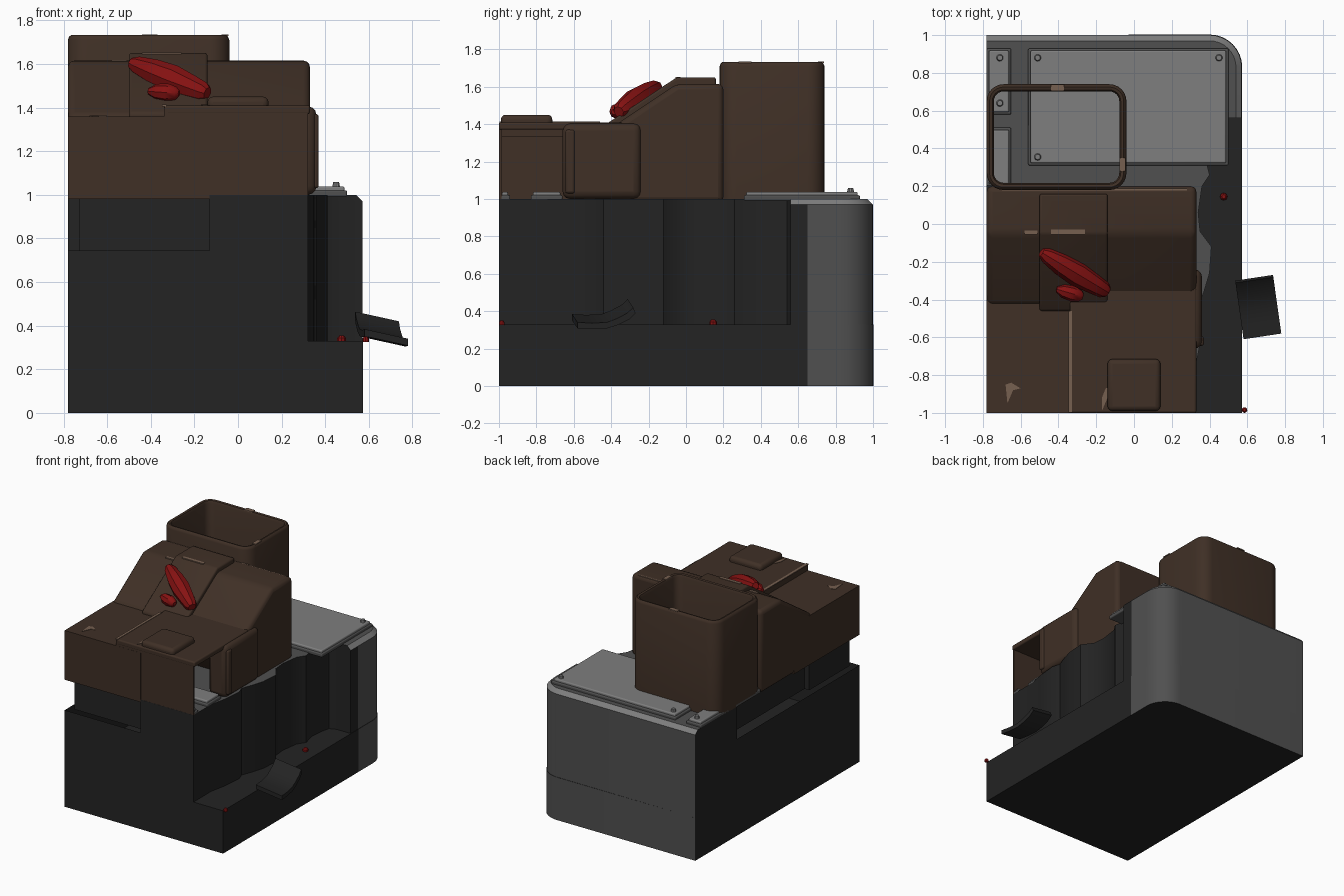
import bpy, bmesh, math
from mathutils import Vector, Matrix

if "Cube" in bpy.data.objects:
    bpy.data.objects.remove(bpy.data.objects["Cube"])


def mat(name, r, g, b):
    m = bpy.data.materials.new(name)
    m.diffuse_color = (r, g, b, 1)
    m.use_nodes = True
    m.node_tree.nodes["Principled BSDF"].inputs["Base Color"].default_value = m.diffuse_color
    return m


BLACK = mat("charcoal", .017, .017, .017)
GREY = mat("dark grey", .08, .08, .08)
PLATE = mat("plate grey", .21, .21, .21)
BROWN = mat("brown", .05, .029, .019)
WORN = mat("worn brown", .18, .115, .08)
RED = mat("red", .24, .006, .006)


def finish(name, bm, mats, bevel=0, smooth=True):
    bmesh.ops.recalc_face_normals(bm, faces=bm.faces)
    me = bpy.data.meshes.new(name)
    bm.to_mesh(me)
    bm.free()
    ob = bpy.data.objects.new(name, me)
    bpy.context.collection.objects.link(ob)
    for m in mats:
        me.materials.append(m)
    if bevel:
        b = ob.modifiers.new("bevel", 'BEVEL')
        b.width, b.segments, b.limit_method = bevel, 3, 'ANGLE'
    if smooth:
        bpy.ops.object.select_all(action='DESELECT')
        ob.select_set(True)
        bpy.context.view_layer.objects.active = ob
        bpy.ops.object.shade_smooth_by_angle(angle=math.radians(35))
    return ob


def loft(bm, rings, caps=(True, True)):
    vs = [[bm.verts.new(p) for p in r] for r in rings]
    n = len(vs[0])
    for a, b in zip(vs, vs[1:]):
        for i in range(n):
            bm.faces.new((a[i], a[(i + 1) % n], b[(i + 1) % n], b[i]))
    if caps[0]:
        bm.faces.new(vs[0][::-1])
    if caps[1]:
        bm.faces.new(vs[-1])


def box(name, x0, x1, y0, y1, z0, z1, m, bevel=0):
    bm = bmesh.new()
    loft(bm, [[(x0, y0, z), (x1, y0, z), (x1, y1, z), (x0, y1, z)] for z in (z0, z1)])
    return finish(name, bm, [m], bevel)


def side_profile(name, pts, x0, x1, m, bevel=0):
    bm = bmesh.new()
    loft(bm, [[(x, y, z) for y, z in pts] for x in (x0, x1)])
    return finish(name, bm, [m], bevel)


def round_rect(x0, x1, y0, y1, r, z, n=6):
    pts = []
    for k, (cx, cy) in enumerate([(x1 - r, y1 - r), (x0 + r, y1 - r), (x0 + r, y0 + r), (x1 - r, y0 + r)]):
        for i in range(n + 1):
            a = math.pi / 2 * (k + i / n)
            pts.append((cx + r * math.cos(a), cy + r * math.sin(a), z))
    return pts


def corner(inset):
    r = .17 - inset
    return [(.40 + r * math.cos(i * math.pi / 16), .83 + r * math.sin(i * math.pi / 16)) for i in range(9)]


def paint_rear(bm):
    # grey skin on the rounded rear, worn light chamfer, charcoal elsewhere
    bmesh.ops.recalc_face_normals(bm, faces=bm.faces)
    for f in bm.faces:
        c, n = f.calc_center_median(), f.normal
        if .2 < n.z < .95:
            f.material_index = 2
        elif n.z > .95 and c.z > .9:
            f.material_index = 1
        elif n.y > .05 and c.y > .82 or n.x > .9 and c.y > .7:
            f.material_index = 1


# lower body
low = [(-.78, 1), (-.78, -1), (.573, -1), (.573, .65)]
bm = bmesh.new()
loft(bm, [[(x, y, z) for x, y in low + corner(-.003)] for z in (0, .33)])
paint_rear(bm)
finish("lower_body", bm, [BLACK, GREY, PLATE])

# upper body with a wavy torn side wall and a shallow recess at the front left
wave = [(.32, -1), (.32, -.78), (.345, -.66), (.36, -.5), (.34, -.44), (.37, -.36), (.40, -.26), (.41, -.12),
        (.35, -.04), (.34, .06), (.36, .2), (.40, .26), (.375, .36), (.385, .48), (.40, .54), (.45, .56)]


def upper(z, inset=0, notch=False):
    a, b = (.09, .05) if notch else (0, 0)
    left = [(-.78, 1 - inset), (-.78, .49), (-.78 + a, .49), (-.78 + a, -.46), (-.78 + b, -.46),
            (-.78 + b, -1 + b), (-.13, -1 + b), (-.13, -1)]
    return [(x, y, z) for x, y in left + wave + [(.57 - inset, .56), (.57 - inset, .65)] + corner(inset)]


bm = bmesh.new()
loft(bm, [upper(.33), upper(.745)], (True, False))
loft(bm, [upper(.745, 0, True), upper(.97, 0, True), upper(1, .03, True)], (True, True))
paint_rear(bm)
finish("upper_body", bm, [BLACK, GREY, PLATE])

# deck plates and screws
for i, (x0, x1, y0, y1) in enumerate([(-.56, .50, .31, .93), (-.78, -.65, .58, .93), (-.78, -.65, .20, .51),
                                      (-.1, .32, -.83, -.66), (-.1, .32, -.995, -.94)]):
    box(f"deck_plate_border_{i}", x0, x1, y0, y1, .99, 1.02, GREY, .008)
    box(f"deck_plate_{i}", x0 + .012, x1 - .012, y0 + .012, y1 - .012, 1.0, 1.038, PLATE, .008)
for i, (x, y) in enumerate([(-.51, .88), (.45, .88), (-.51, .355), (-.71, .88), (-.71, .64)]):
    bm = bmesh.new()
    bmesh.ops.create_cone(bm, cap_ends=True, segments=10, radius1=.02, radius2=.014, depth=.025,
                          matrix=Matrix.Translation((x, y, 1.045)))
    finish(f"screw_{i}", bm, [PLATE])

# open bin
X0, X1, Y0, Y1 = -.78, -.04, .18, .74
ring = lambda d, z: round_rect(X0 + d, X1 - d, Y0 + d, Y1 - d, .09 - d, z)
bm = bmesh.new()
loft(bm, [ring(0, .995), ring(0, 1.71), ring(.006, 1.725), ring(.015, 1.732), ring(.03, 1.728),
          ring(.038, 1.71), ring(.038, .995)], (False, False))
finish("open_bin", bm, [BROWN])

# sloped console and raised centre panel
side_profile("sloped_console", [(.20, .98), (.20, 1.615), (-.05, 1.615), (-.43, 1.36), (-.43, 1.2), (-.3, .98)],
             -.78, .33, BROWN, .03)
side_profile("centre_panel", [(.16, 1.5), (.16, 1.65), (-.05, 1.65), (-.42, 1.405), (-.46, 1.375),
                              (-.46, 1.33), (-.3, 1.33)], -.5, -.14, BROWN, .012)

# hollow front housing, open on the right side near the front
box("housing_top_left", -.78, -.33, -1, -.40, 1.33, 1.36, BROWN)
box("housing_top_right", -.34, .33, -1, -.34, 1.37, 1.41, BROWN, .01)
box("housing_ridge_wall", -.34, -.32, -1, -.40, 1.33, 1.40, BROWN)
box("housing_front_left", -.78, -.13, -1, -.985, .98, 1.36, BROWN)
box("housing_front_right", -.34, .32, -.999, -.985, 1.0, 1.40, BROWN)
box("housing_left_wall", -.78, -.765, -1, -.2, .98, 1.36, BROWN)
box("housing_side_cheek", .2, .36, -.66, -.24, 1.0, 1.405, BROWN, .04)
box("cheek_rib", .34, .37, -.645, -.595, 1.03, 1.37, BROWN, .012)
box("top_pad", -.14, .14, -.99, -.715, 1.385, 1.45, BROWN, .025)

# worn edges and scratches
box("ridge_wear", -.348, -.328, -.998, -.46, 1.405, 1.413, WORN)
box("console_rear_wear", -.70, .28, .178, .188, 1.607, 1.613, WORN)
box("panel_edge_wear", -.44, -.26, -.055, -.03, 1.644, 1.653, WORN)
box("console_edge_wear", -.58, -.51, -.055, -.035, 1.61, 1.618, WORN)
box("bin_rim_wear", -.44, -.37, .705, .738, 1.727, 1.734, WORN)
box("bin_side_wear", -.076, -.044, .28, .35, 1.727, 1.734, WORN)


def chip(name, pts, z):
    bm = bmesh.new()
    loft(bm, [[(x, y, h) for x, y in pts] for h in (z - .002, z + .003)])
    finish(name, bm, [WORN])


chip("scratch_left", [(-.67, -.95), (-.64, -.88), (-.60, -.87), (-.65, -.84), (-.68, -.85)], 1.36)
chip("scratch_right", [(-.17, -.99), (-.14, -.92), (-.12, -.86), (-.15, -.87), (-.17, -.92)], 1.41)


# red grip and knob: faceted spindles
def spindle(name, a, b, profile, sides=8):
    a, b = Vector(a), Vector(b)
    rot = (b - a).to_track_quat('Z', 'Y')
    bm = bmesh.new()
    loft(bm, [[a.lerp(b, t) + rot @ Vector((r * math.cos(k * math.tau / sides), r * math.sin(k * math.tau / sides), 0))
               for k in range(sides)] for t, r in profile])
    finish(name, bm, [RED])


spindle("red_grip", (-.49, -.15, 1.605), (-.14, -.36, 1.465),
        [(0, .025), (.08, .042), (.3, .06), (.55, .068), (.8, .055), (.95, .045), (1, .03)])
spindle("red_knob", (-.41, -.345, 1.475), (-.27, -.385, 1.465), [(0, .015), (.25, .036), (.6, .042), (.9, .03), (1, .015)])
spindle("grip_stem", (-.34, -.2, 1.46), (-.33, -.25, 1.56), [(0, .03), (1, .03)])
spindle("red_stud_rear", (.475, .145, .325), (.475, .145, .355), [(0, .02), (.6, .02), (1, .01)])
spindle("red_stud_front", (.585, -.985, .325), (.585, -.985, .35), [(0, .015), (.6, .015), (1, .008)])

# curved scoop on the side ledge, tilted down outward
curve = [(0, .0), (.08, -.004), (.16, .0), (.22, .018), (.28, .048), (.315, .08)]
section = [(t, z) for t, z in curve] + [(t - (.012 if t > .2 else 0), z + .032) for t, z in reversed(curve)]
bm = bmesh.new()
ends = []
for s in (0, 1):
    base = Vector((.58, -.61, .352)).lerp(Vector((.78, -.58, .308)), s)
    ends.append([base + Vector((-.14 * t, .985 * t, z)) for t, z in section])
loft(bm, ends)
finish("side_scoop", bm, [BLACK])
